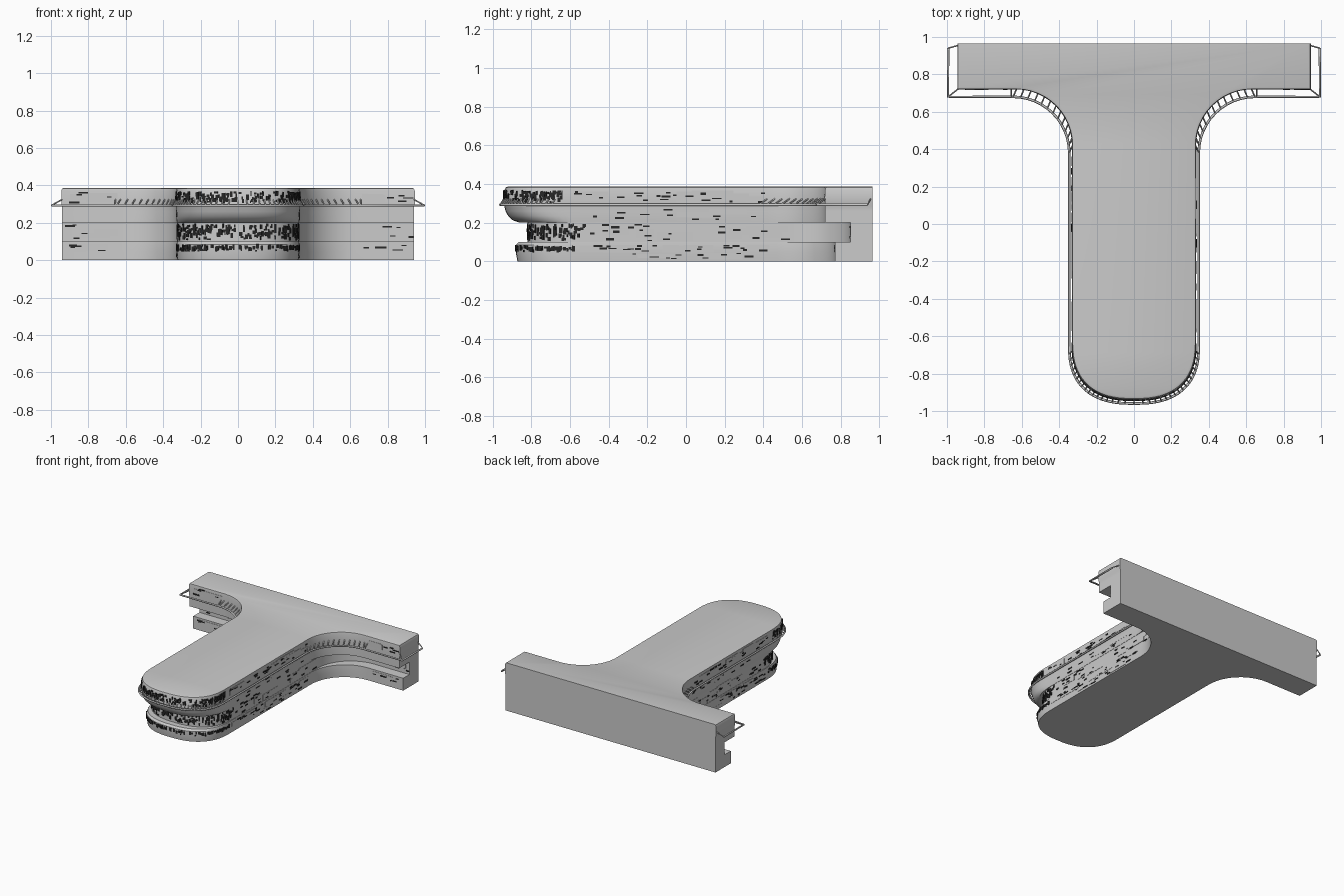
import bpy, bmesh, math, random
from mathutils import Vector, Matrix

if "Cube" in bpy.data.objects:
    bpy.data.objects.remove(bpy.data.objects["Cube"])

random.seed(4)
NOSE_SEG, FIL_SEG, FIL_R = 18, 12, 0.3


def half_outline(hw, nose, wing, end=0.94, back=0.965):
    """Right half of the T outline: nose centre -> stem -> fillet -> wing -> back."""
    depth, e = 0.31, 2 / 2.5
    pts = []
    for i in range(NOSE_SEG + 1):
        a = math.pi / 2 * i / NOSE_SEG
        pts.append(Vector((hw * math.sin(a) ** e,
                           nose + depth - depth * max(math.cos(a), 0) ** e)))
    for i in range(FIL_SEG + 1):
        a = math.pi / 2 * i / FIL_SEG
        pts.append(Vector((hw + FIL_R * (1 - math.cos(a)),
                           wing - FIL_R + FIL_R * math.sin(a))))
    return pts + [Vector((end, wing)), Vector((end, back))]


def full_outline(*args):
    right = half_outline(*args)
    return [Vector((-p.x, p.y)) for p in reversed(right[1:])] + right


def finish(bm, name, mat=None):
    bmesh.ops.recalc_face_normals(bm, faces=bm.faces)
    me = bpy.data.meshes.new(name)
    bm.to_mesh(me)
    bm.free()
    ob = bpy.data.objects.new(name, me)
    bpy.context.collection.objects.link(ob)
    if mat:
        me.materials.append(mat)
    return ob


# Hull: lofted T outlines, (z, half width, nose y, wing y, end x)
LEVELS = [
    (0.00, 0.324, -0.872, 0.77, 0.94), (0.045, 0.328, -0.88, 0.77, 0.94),
    (0.085, 0.328, -0.88, 0.77, 0.94), (0.10, 0.327, -0.865, 0.77, 0.94),
    (0.10, 0.325, -0.82, 0.85, 0.94), (0.20, 0.325, -0.82, 0.85, 0.94),
    (0.20, 0.327, -0.86, 0.72, 0.94), (0.212, 0.328, -0.895, 0.72, 0.94),
    (0.235, 0.329, -0.92, 0.72, 0.94), (0.26, 0.33, -0.933, 0.72, 0.94),
    (0.285, 0.33, -0.94, 0.72, 0.94), (0.30, 0.332, -0.947, 0.72, 0.945),
    (0.37, 0.33, -0.938, 0.72, 0.945), (0.383, 0.328, -0.933, 0.722, 0.94),
    (0.387, 0.318, -0.922, 0.732, 0.93),
]
bm = bmesh.new()
rings = [[bm.verts.new((p.x, p.y, z)) for p in full_outline(hw, nose, wing, end)]
         for z, hw, nose, wing, end in LEVELS]
for lo, hi in zip(rings, rings[1:]):
    n = len(lo)
    for i in range(n):
        bm.faces.new((lo[i], lo[(i + 1) % n], hi[(i + 1) % n], hi[i]))
bm.faces.new(rings[0])
bm.faces.new(rings[-1])
hull = finish(bm, "hull")
bpy.context.view_layer.objects.active = hull
hull.select_set(True)
bpy.ops.object.shade_smooth_by_angle(angle=math.radians(30))


# Guard rail and its struts as bevelled curves
def tube(name, paths, radius):
    cu = bpy.data.curves.new(name, 'CURVE')
    cu.dimensions = '3D'
    cu.bevel_depth = radius
    cu.bevel_resolution = 1
    cu.use_fill_caps = True
    for path in paths:
        sp = cu.splines.new('POLY')
        sp.points.add(len(path) - 1)
        for q, p in zip(sp.points, path):
            q.co = (*p, 1)
    ob = bpy.data.objects.new(name, cu)
    bpy.context.collection.objects.link(ob)


rail_args = (0.346, -0.96, 0.68, 0.994, 0.94)
tube("guard_rail", [[(p.x, p.y, 0.293) for p in full_outline(*rail_args)]], 0.007)
wall = half_outline(0.328, -0.942, 0.722, 0.94, 0.955)
rail = half_outline(*rail_args)
struts = []
for i, (a, b) in enumerate(zip(wall, rail)):
    if i == NOSE_SEG:
        continue
    for s in ((1, -1) if i else (1,)):
        struts.append([(s * a.x, a.y, 0.325), (s * b.x, b.y, 0.295)])
for s in (1, -1):
    struts.append([(s * 0.655, 0.722, 0.325), (s * 0.655, 0.68, 0.295)])
tube("rail_struts", struts, 0.004)


# Surface detail: small boxes scattered along a wall outline
def along(pts, s):
    for a, b in zip(pts, pts[1:]):
        d = (b - a).length
        if s <= d:
            break
        s -= d
    t = (b - a).normalized()
    return a + t * min(s, d), t


def length(pts):
    return sum((b - a).length for a, b in zip(pts, pts[1:]))


def scatter(bm, pts, zs, count, wid, hei, depth):
    total = length(pts)
    for side in (1, -1):
        for _ in range(count):
            w, h = random.uniform(*wid), random.uniform(*hei)
            p, t = along(pts, random.uniform(w / 2, total - w / 2))
            h = min(h, zs[1] - zs[0])
            z = random.uniform(zs[0] + h / 2, zs[1] - h / 2)
            d = depth * random.uniform(0.8, 1.2)
            m = (Matrix.Translation((side * p.x, p.y, z))
                 @ Matrix.Rotation(math.atan2(t.y, side * t.x), 4, 'Z')
                 @ Matrix.Diagonal((w, 2 * d, h, 1)))
            bmesh.ops.create_cube(bm, size=1, matrix=m)


# (half width, nose, wing, z range, nose count)
BANDS = [
    (0.331, -0.942, 0.72, (0.302, 0.37), 95),
    (0.325, -0.82, 0.85, (0.105, 0.197), 110),
    (0.328, -0.88, 0.77, (0.046, 0.086), 65),
]
windows, panels = bmesh.new(), bmesh.new()
for hw, nose, wing, zs, count in BANDS:
    pts = half_outline(hw, nose, wing)
    bow = pts[:NOSE_SEG + 1]
    stem = pts[NOSE_SEG:NOSE_SEG + 2]
    arm = pts[NOSE_SEG + 1 + FIL_SEG:-1]
    scatter(windows, bow, zs, count, (0.006, 0.018), (0.008, 0.028), 0.004)
    scatter(windows, stem, zs, 20, (0.015, 0.05), (0.005, 0.012), 0.004)
    scatter(windows, arm, zs, 4, (0.02, 0.06), (0.005, 0.012), 0.004)
    scatter(panels, stem, zs, 7, (0.08, 0.22), (0.025, 0.06), 0.002)
    scatter(panels, arm, zs, 2, (0.1, 0.18), (0.025, 0.05), 0.002)
# Sparse details on the under-rail band and the lowest skirt
for zs, hw in (((0.21, 0.27), 0.328), ((0.01, 0.045), 0.326)):
    stem = [Vector((hw, -0.55)), Vector((hw, 0.4))]
    scatter(windows, stem, zs, 10, (0.015, 0.05), (0.005, 0.011), 0.004)
    scatter(panels, stem, zs, 3, (0.08, 0.2), (0.02, 0.04), 0.002)

dark = bpy.data.materials.new("dark_window")
dark.diffuse_color = (0.02, 0.02, 0.02, 1)
dark.use_nodes = True
dark.node_tree.nodes["Principled BSDF"].inputs["Base Color"].default_value = dark.diffuse_color
finish(windows, "windows", dark)
finish(panels, "wall_panels")
